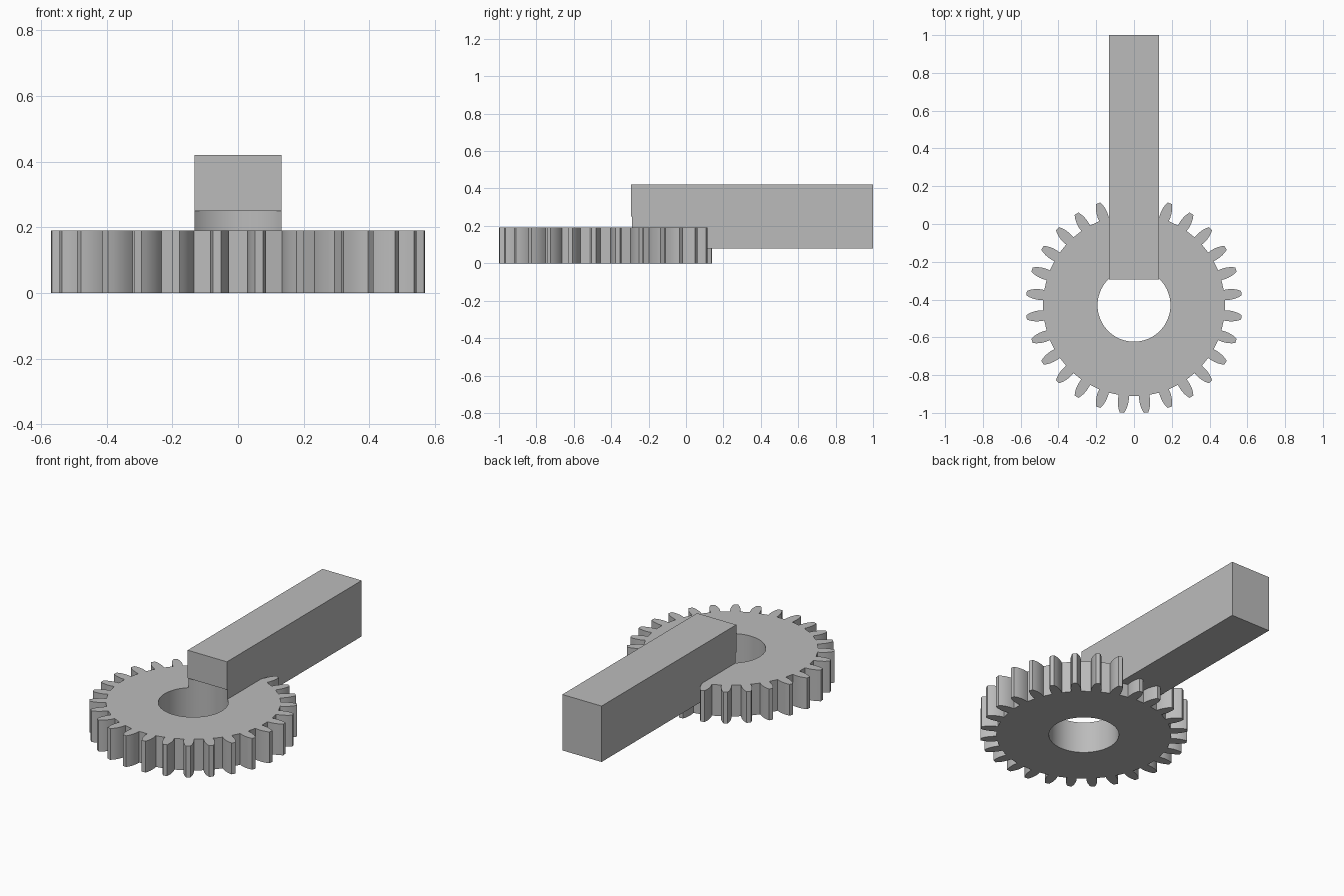
import bpy
import bmesh
from math import sin, cos, pi
from mathutils import Matrix, Vector

if "Cube" in bpy.data.objects:
    bpy.data.objects.remove(bpy.data.objects["Cube"], do_unlink=True)

TEETH = 28
CENTRE_Y = -0.43
GEAR_HEIGHT = 0.19
BORE_RADIUS = 0.193
BORE_TOP = 0.25
# Half of a tooth as (radius, half width), root to tip
FLANK = [(0.481, 0.027), (0.50, 0.0285), (0.52, 0.0275),
         (0.538, 0.0245), (0.555, 0.0195), (0.572, 0.012)]

metal = bpy.data.materials.new("plain grey")
metal.use_nodes = True
grey = (0.5, 0.5, 0.5, 1)
metal.diffuse_color = grey
metal.node_tree.nodes["Principled BSDF"].inputs["Base Color"].default_value = grey


def add_object(name, bm):
    bmesh.ops.recalc_face_normals(bm, faces=bm.faces[:])
    mesh = bpy.data.meshes.new(name)
    bm.to_mesh(mesh)
    bm.free()
    mesh.materials.append(metal)
    obj = bpy.data.objects.new(name, mesh)
    bpy.context.collection.objects.link(obj)
    return obj


def make_gear():
    bm = bmesh.new()
    outline = []
    for i in range(TEETH):
        angle = (i + 0.5) * 2 * pi / TEETH
        tooth = [(r, -w) for r, w in FLANK] + [(r, w) for r, w in reversed(FLANK)]
        for r, w in tooth:
            x = r * cos(angle) - w * sin(angle)
            y = r * sin(angle) + w * cos(angle)
            outline.append(bm.verts.new((x, y + CENTRE_Y, 0)))
    face = bm.faces.new(outline)
    ext = bmesh.ops.extrude_face_region(bm, geom=[face])
    top = [v for v in ext["geom"] if isinstance(v, bmesh.types.BMVert)]
    bmesh.ops.translate(bm, verts=top, vec=(0, 0, GEAR_HEIGHT))
    return add_object("gear_with_arm", bm)


def make_box(name, low, high):
    low, high = Vector(low), Vector(high)
    bm = bmesh.new()
    place = Matrix.Translation((low + high) / 2) @ Matrix.Diagonal((*(high - low), 1))
    bmesh.ops.create_cube(bm, size=1, matrix=place)
    return add_object(name, bm)


def make_bore():
    bm = bmesh.new()
    depth = BORE_TOP + 0.2
    bmesh.ops.create_cone(bm, cap_ends=True, segments=96, radius1=BORE_RADIUS,
                          radius2=BORE_RADIUS, depth=depth,
                          matrix=Matrix.Translation((0, CENTRE_Y, BORE_TOP - depth / 2)))
    return add_object("bore_cutter", bm)


def combine(target, helper, operation):
    helper.hide_render = True
    mod = target.modifiers.new(operation.lower(), "BOOLEAN")
    mod.operation = operation
    mod.solver = "EXACT"
    mod.object = helper
    bpy.ops.object.modifier_apply(modifier=mod.name)
    bpy.data.objects.remove(helper, do_unlink=True)


# Toothed wheel
gear = make_gear()
bpy.ops.object.select_all(action="DESELECT")
bpy.context.view_layer.objects.active = gear
gear.select_set(True)

# Square arm fused into the wheel, then the bore cut through both
combine(gear, make_box("arm", (-0.132, -0.295, 0.08), (0.132, 1, 0.42)), "UNION")
combine(gear, make_bore(), "DIFFERENCE")
bpy.ops.object.shade_smooth_by_angle(angle=pi / 7)
